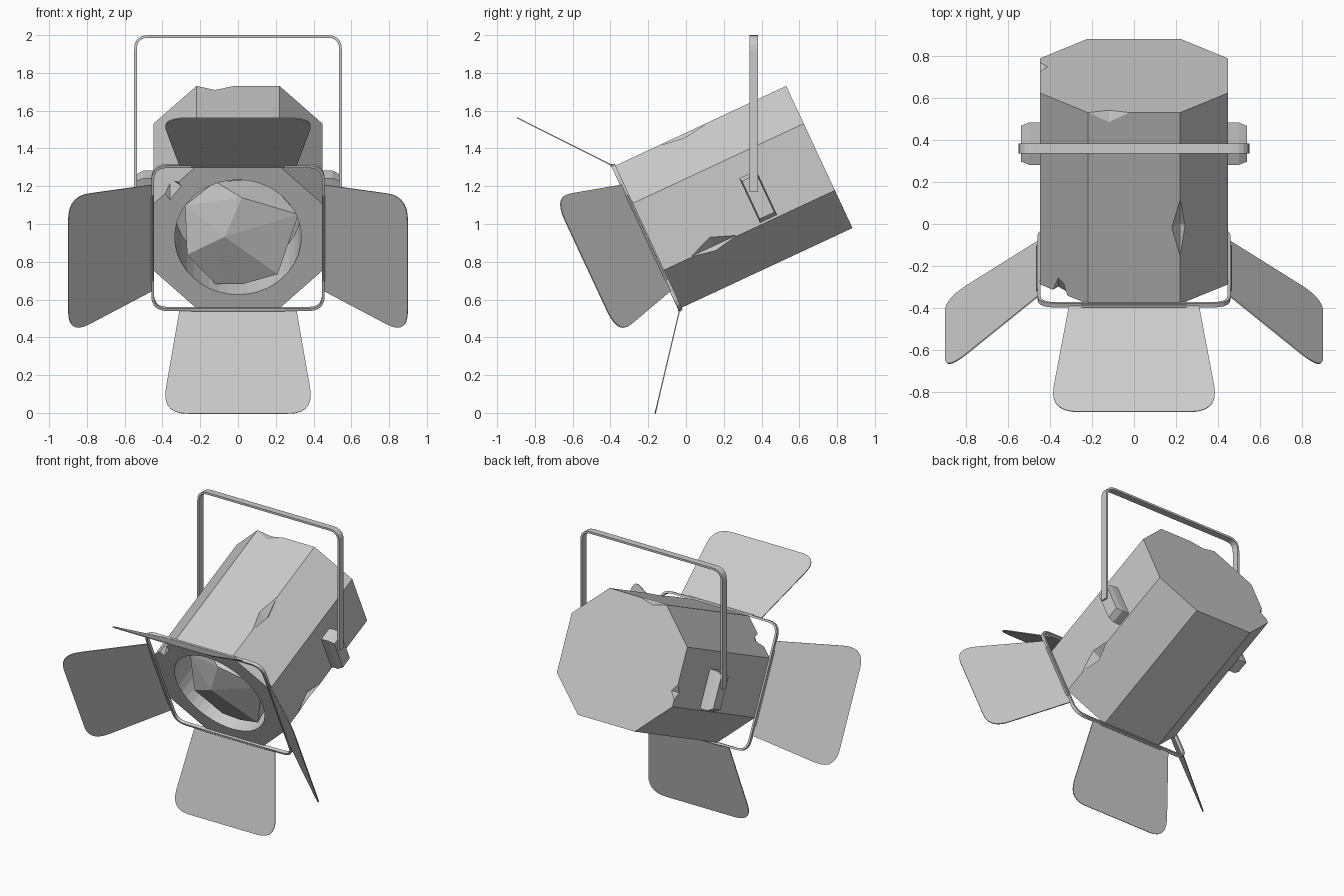
import bpy, bmesh, math
from mathutils import Vector, Matrix

if "Cube" in bpy.data.objects:
    bpy.data.objects.remove(bpy.data.objects["Cube"])

# Tilted lamp frame: local x = right, y = backward along the axis, z = up
TILT = Matrix.Translation((0, -0.205, 0.93)) @ Matrix.Rotation(math.radians(25), 4, 'X')


def finish(bm, name, mat=None):
    bmesh.ops.recalc_face_normals(bm, faces=bm.faces)
    me = bpy.data.meshes.new(name)
    bm.to_mesh(me)
    bm.free()
    ob = bpy.data.objects.new(name, me)
    bpy.context.collection.objects.link(ob)
    if mat:
        ob.matrix_world = mat
    return ob


def prism(bm, pts, y0, y1):
    lo = [bm.verts.new((x, y0, z)) for x, z in pts]
    hi = [bm.verts.new((x, y1, z)) for x, z in pts]
    bm.faces.new(lo)
    bm.faces.new(hi)
    n = len(pts)
    for i in range(n):
        j = (i + 1) % n
        bm.faces.new((lo[i], lo[j], hi[j], hi[i]))


def rounded(pts, radii, closed, seg=5):
    out = []
    n = len(pts)
    for i, (p, r) in enumerate(zip(pts, radii)):
        p = Vector(p)
        if r == 0 or (not closed and i in (0, n - 1)):
            out.append(p)
            continue
        a = p + (Vector(pts[i - 1]) - p).normalized() * r
        b = p + (Vector(pts[(i + 1) % n]) - p).normalized() * r
        for k in range(seg + 1):
            t = k / seg
            out.append(a * (1 - t) ** 2 + p * 2 * t * (1 - t) + b * t * t)
    return out


def solidify(ob, thick):
    m = ob.modifiers.new("thickness", 'SOLIDIFY')
    m.thickness = thick
    m.offset = 0
    m.use_even_offset = True


def strip(name, pts, y0, y1, thick, closed, mat=None):
    bm = bmesh.new()
    rows = [(bm.verts.new((x, y0, z)), bm.verts.new((x, y1, z))) for x, z in pts]
    for i in range(len(rows) if closed else len(rows) - 1):
        a, b = rows[i], rows[(i + 1) % len(rows)]
        bm.faces.new((a[0], b[0], b[1], a[1]))
    ob = finish(bm, name, mat)
    solidify(ob, thick)
    return ob


# Octagonal lamp housing
bm = bmesh.new()
prism(bm, [(0.22, 0.415), (0.447, 0.195), (0.447, -0.195), (0.22, -0.415),
           (-0.22, -0.415), (-0.447, -0.195), (-0.447, 0.195), (-0.22, 0.415)], 0, 1.005)
housing = finish(bm, "housing", TILT)

# Cutter: round front opening and small angular dents
bm = bmesh.new()
prism(bm, [(0.335 * math.cos(a * math.tau / 40), 0.335 * math.sin(a * math.tau / 40))
           for a in range(40)], -0.1, 0.35)
dents = [((0.22, 0.40, 0.415), (0.04, 0.15, 0.05)),
         ((0.447, 0.30, -0.19), (0.05, 0.13, 0.05)),
         ((-0.12, 1.005, 0.415), (0.10, 0.05, 0.025)),
         ((-0.36, 0.0, 0.30), (0.06, 0.10, 0.08)),
         ((-0.447, 1.005, -0.10), (0.035, 0.04, 0.05))]
for c, r in dents:
    vs = []
    for k in range(3):
        for s in (-1, 1):
            p = Vector(c)
            p[k] += s * r[k]
            vs.append(bm.verts.new(p))
    bmesh.ops.convex_hull(bm, input=vs)
cutter = finish(bm, "housing_cutter", TILT)
cutter.hide_render = True
mod = housing.modifiers.new("opening", 'BOOLEAN')
mod.operation = 'DIFFERENCE'
mod.solver = 'EXACT'
mod.object = cutter
bpy.context.view_layer.objects.active = housing
bpy.ops.object.modifier_apply(modifier=mod.name)
bpy.data.objects.remove(cutter)

# Faceted lens inside the opening
bm = bmesh.new()
lens = [(-0.07, 0.005, 0.0), (0.02, 0.045, 0.21), (0.32, 0.06, 0.105), (0.21, 0.03, -0.23),
        (0.03, 0.06, -0.30), (-0.12, 0.08, -0.31), (-0.27, 0.06, -0.13), (-0.28, 0.14, 0.12),
        (-0.12, 0.14, 0.26), (0.15, 0.30, 0.2), (0.2, 0.30, -0.2), (-0.2, 0.30, -0.15),
        (-0.2, 0.30, 0.15)]
bmesh.ops.convex_hull(bm, input=[bm.verts.new(p) for p in lens])
finish(bm, "lens", TILT)

# Rounded frame that carries the doors
W, H = 0.452, 0.418
ring = rounded([(-W, -H), (W, -H), (W, H), (-W, H)], [0.08] * 4, True)
strip("door_frame", ring, -0.014, 0.008, 0.014, True, TILT)

# Four barn doors, with a hinge rod each
outline = rounded([(-0.31, 0), (0.31, 0), (0.405, 0.563), (-0.405, 0.563)],
                  [0, 0, 0.14, 0.14], True, 7)
for i, name in enumerate(("top", "left", "bottom", "right")):
    reach = H + 0.004 if i % 2 == 0 else W + 0.004
    turn = TILT @ Matrix.Rotation(-i * math.pi / 2, 4, 'Y')
    bm = bmesh.new()
    bm.faces.new([bm.verts.new((w, -0.008 - 0.62 * d, reach + 0.785 * d)) for w, d in outline])
    solidify(finish(bm, name + "_door", turn), 0.006)
    bm = bmesh.new()
    bmesh.ops.create_cone(bm, cap_ends=True, segments=8, radius1=0.01, radius2=0.01, depth=0.5,
                          matrix=Matrix.Translation((0, -0.008, reach)) @ Matrix.Rotation(math.pi / 2, 4, 'Y'))
    finish(bm, name + "_hinge", turn)

# Hanging yoke
path = rounded([(-0.543, 1.17), (-0.543, 1.993), (0.543, 1.993), (0.543, 1.17)],
               [0, 0.07, 0.07, 0], False)
strip("yoke", path, 0.335, 0.382, 0.014, False)

# Side brackets between housing and yoke, slightly tapered outward
for s, name in ((-1, "left_bracket"), (1, "right_bracket")):
    bm = bmesh.new()
    vs = [bm.verts.new((s * x, y * k, z * k)) for x, k in ((0.43, 1), (0.5, 1), (0.538, 0.85))
          for y in (-0.05, 0.05) for z in (-0.13, 0.13)]
    bmesh.ops.convex_hull(bm, input=vs)
    finish(bm, name, Matrix.Translation((0, 0.382, 1.145)) @ Matrix.Rotation(math.radians(25), 4, 'X'))
